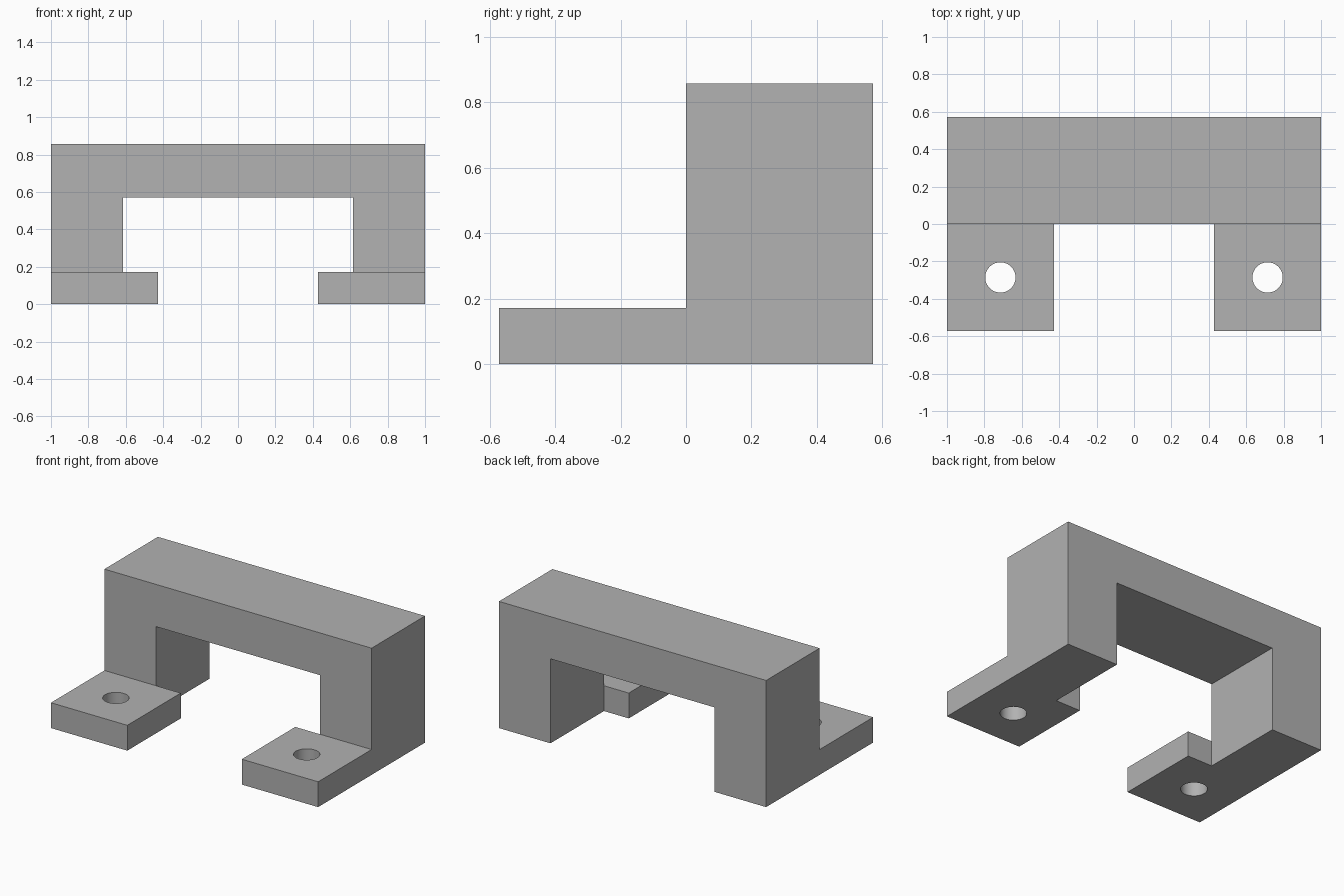
import bpy, bmesh, math
from mathutils import Vector

cube = bpy.data.objects.get("Cube")
if cube:
    bpy.data.objects.remove(cube, do_unlink=True)

U = 1 / 7                       # base module
DEPTH, HEIGHT = 4 * U, 6 * U
LEG_IN, BEAM_Z = 4.3 * U, 4 * U
FOOT_IN, FOOT_H = 3 * U, 1.2 * U
HOLE_R = 0.081

grey = bpy.data.materials.new("plain grey")
grey.use_nodes = True
colour = (0.445, 0.445, 0.445, 1)
grey.diffuse_color = colour
grey.node_tree.nodes["Principled BSDF"].inputs["Base Color"].default_value = colour


def extrude(name, points, direction):
    """Solid made by sweeping a flat outline along a direction."""
    bm = bmesh.new()
    face = bm.faces.new([bm.verts.new(p) for p in points])
    swept = bmesh.ops.extrude_face_region(bm, geom=[face])["geom"]
    verts = [g for g in swept if isinstance(g, bmesh.types.BMVert)]
    bmesh.ops.translate(bm, verts=verts, vec=Vector(direction))
    bmesh.ops.recalc_face_normals(bm, faces=bm.faces)
    mesh = bpy.data.meshes.new(name)
    bm.to_mesh(mesh)
    bm.free()
    mesh.materials.append(grey)
    obj = bpy.data.objects.new(name, mesh)
    bpy.context.collection.objects.link(obj)
    return obj


def combine(target, tool, operation):
    """Apply a boolean and discard the tool."""
    mod = target.modifiers.new(operation.lower(), "BOOLEAN")
    mod.object, mod.operation, mod.solver = tool, operation, "EXACT"
    bpy.context.view_layer.objects.active = target
    bpy.ops.object.modifier_apply(modifier=mod.name)
    bpy.data.objects.remove(tool, do_unlink=True)


# Arch: two legs and the beam across them
half = [(LEG_IN, BEAM_Z), (LEG_IN, 0), (1, 0), (1, HEIGHT)]
outline = half + [(-x, z) for x, z in reversed(half)]
bracket = extrude("bracket", [(x, 0, z) for x, z in outline], (0, DEPTH, 0))

# Mounting feet, each with a round bolt hole
for side, label in ((1, "left"), (-1, "right")):
    plan = [(FOOT_IN, -DEPTH), (1, -DEPTH), (1, 0), (FOOT_IN, 0)]
    foot = extrude(label + "_foot", [(side * x, y, 0) for x, y in plan], (0, 0, FOOT_H))
    angles = [math.tau * i / 48 for i in range(48)]
    centre = side * (1 + FOOT_IN) / 2
    ring = [(centre + HOLE_R * math.cos(a), -DEPTH / 2 + HOLE_R * math.sin(a), -U)
            for a in angles]
    combine(foot, extrude(label + "_hole", ring, (0, 0, 4 * U)), "DIFFERENCE")
    combine(bracket, foot, "UNION")

# Smooth the hole walls, keep all other edges sharp
bpy.ops.object.select_all(action="DESELECT")
bracket.select_set(True)
bpy.context.view_layer.objects.active = bracket
bpy.ops.object.shade_smooth_by_angle(angle=math.radians(30))
